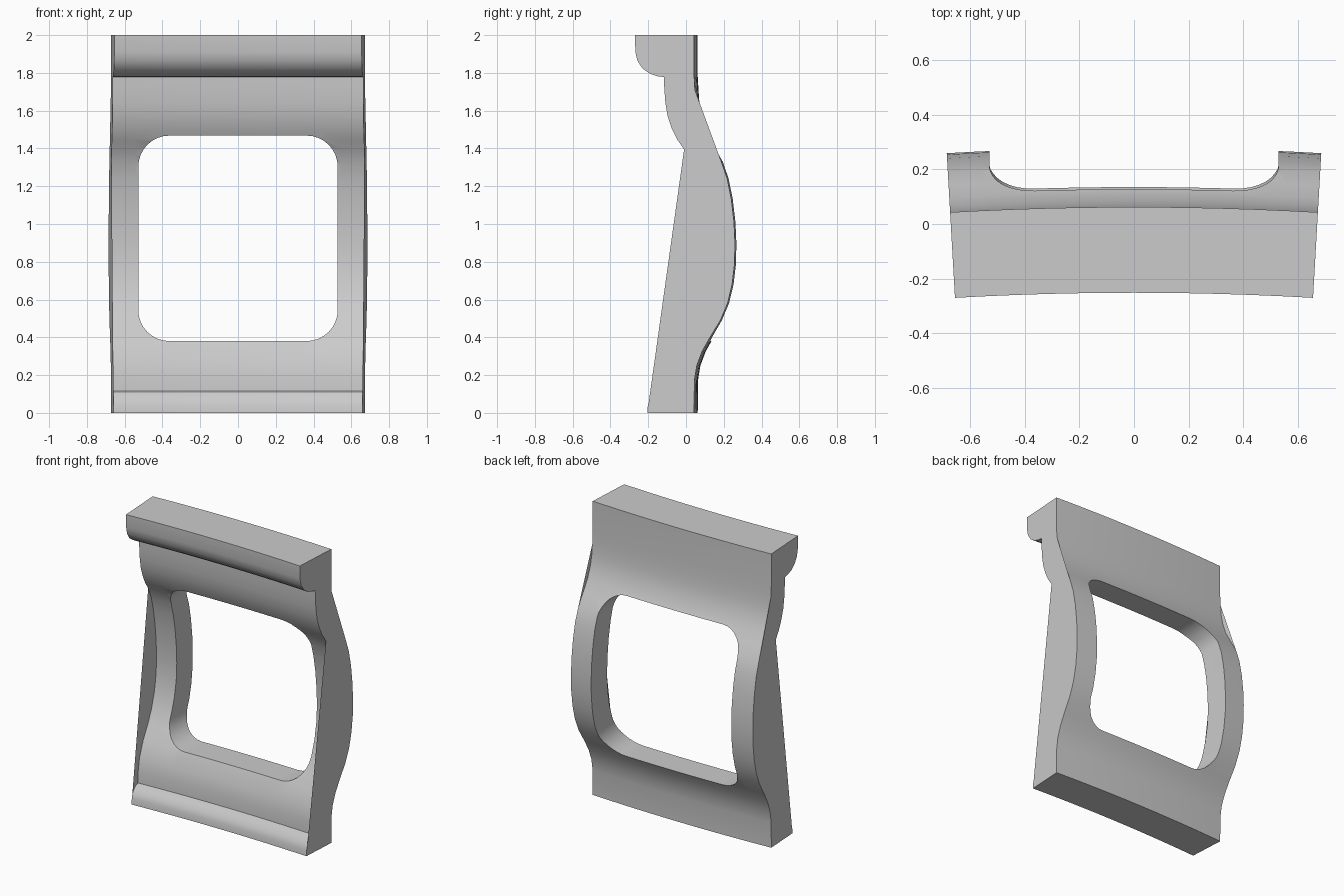
import bpy, bmesh, math

if "Cube" in bpy.data.objects:
    bpy.data.objects.remove(bpy.data.objects["Cube"])

CY = -11.77                       # bend axis of the gently curved panel
END = math.atan(0.655 / 11.505)   # half angle covered by the panel
SEGS = 12

# Side profiles (y, z), measured at the panel's ends
lip_low = [(-.205, 0), (-.202, .04), (-.19, .075), (-.165, .105), (-.13, .117)]
inner = [(-.128, .19), (-.112, .28), (-.07, .38), (-.015, .47), (.03, .56), (.062, .66),
         (.082, .77), (.088, .88), (.083, 1.0), (.07, 1.12), (.05, 1.23), (.025, 1.32)]
lip_top = [(-.01, 1.395), (-.045, 1.445), (-.075, 1.505), (-.097, 1.57), (-.109, 1.64),
           (-.115, 1.72), (-.117, 1.778), (-.15, 1.782), (-.19, 1.795), (-.23, 1.823),
           (-.257, 1.864), (-.268, 1.91), (-.27, 2)]
back_up = [(.043, 2), (.043, 1.78), (.047, 1.71)]
back_dip = [(.052, 1.64), (.066, 1.57), (.093, 1.495), (.14, 1.41)]
back_low = [(.187, 1.33), (.218, 1.24), (.24, 1.13), (.254, 1.01), (.259, .9), (.257, .79),
            (.244, .68), (.22, .58), (.182, .49), (.127, .4), (.085, .325), (.057, .25),
            (.044, .17), (.043, 0)]
profile = lip_low + inner + lip_top + back_up + back_dip + back_low


def bend(p, ang):
    r = (p[0] - CY) / math.cos(END)
    return (r * math.sin(ang), CY + r * math.cos(ang), p[1])


def make_object(name, bm):
    me = bpy.data.meshes.new(name)
    bm.to_mesh(me)
    bm.free()
    ob = bpy.data.objects.new(name, me)
    bpy.context.collection.objects.link(ob)
    return ob


# Curved panel: profile swept around the bend axis
bm = bmesh.new()
rings = [[bm.verts.new(bend(p, END * (2 * i / SEGS - 1))) for p in profile]
         for i in range(SEGS + 1)]
n = len(profile)
for a, b in zip(rings, rings[1:]):
    for j in range(n):
        k = (j + 1) % n
        bm.faces.new((a[j], a[k], b[k], b[j]))
bm.faces.new(rings[0])
bm.faces.new(rings[-1])
bmesh.ops.recalc_face_normals(bm, faces=bm.faces)
panel = make_object("curved_panel", bm)

# Rounded window cutter
bm = bmesh.new()
R = 0.165
outline = []
for q, (sx, sz) in enumerate([(1, 1), (-1, 1), (-1, -1), (1, -1)]):
    for s in range(9):
        t = math.pi / 2 * (q + s / 8)
        outline.append((sx * (.528 - R) + R * math.cos(t),
                        .924 + sz * (.544 - R) + R * math.sin(t)))
face = bm.faces.new([bm.verts.new((x, -.6, z)) for x, z in outline])
ext = bmesh.ops.extrude_face_region(bm, geom=[face])
bmesh.ops.translate(bm, vec=(0, 1.2, 0),
                    verts=[v for v in ext["geom"] if isinstance(v, bmesh.types.BMVert)])
bmesh.ops.recalc_face_normals(bm, faces=bm.faces)
cutter = make_object("window_cutter", bm)
cutter.hide_render = True

mod = panel.modifiers.new("window", 'BOOLEAN')
mod.operation = 'DIFFERENCE'
mod.solver = 'EXACT'
mod.object = cutter
bpy.ops.object.select_all(action='DESELECT')
bpy.context.view_layer.objects.active = panel
panel.select_set(True)
bpy.ops.object.modifier_apply(modifier=mod.name)
bpy.data.objects.remove(cutter, do_unlink=True)
bpy.ops.object.shade_smooth_by_angle(angle=math.radians(30))

# Thin side webs that bridge the hollows of the profile at both ends
front_web = [lip_low[0], lip_low[-1]] + inner + [lip_top[0]]
back_web = [back_up[-1]] + back_dip + [back_low[0]]
bm = bmesh.new()
for ang in (-END, END):
    for web in (front_web, back_web):
        bm.faces.new([bm.verts.new(bend(p, ang)) for p in web])
bmesh.ops.triangulate(bm, faces=bm.faces[:])
for f in bm.faces:
    f.normal_update()
    if f.normal.x * f.calc_center_median().x < 0:
        f.normal_flip()
make_object("side_webs", bm)
